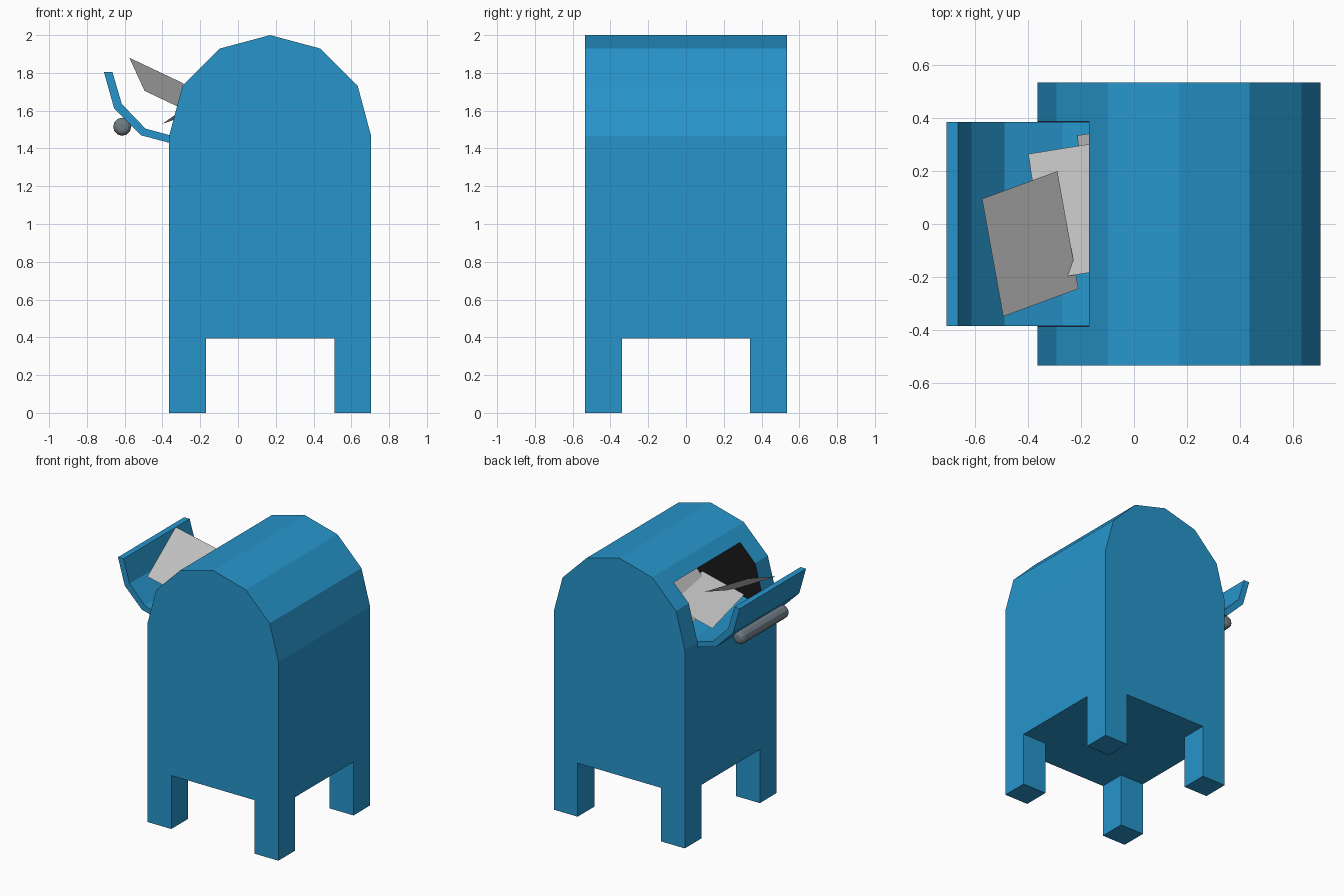
import bpy, math
from mathutils import Vector

if "Cube" in bpy.data.objects:
    bpy.data.objects.remove(bpy.data.objects["Cube"])


def material(name, rgb):
    m = bpy.data.materials.new(name)
    m.diffuse_color = (*rgb, 1)
    m.use_nodes = True
    m.node_tree.nodes["Principled BSDF"].inputs["Base Color"].default_value = m.diffuse_color
    return m


BLUE = material("blue_paint", (0.02, 0.30, 0.60))
BLACK = material("dark_interior", (0.01, 0.01, 0.01))
STEEL = material("dark_metal", (0.16, 0.20, 0.23))


def make(name, verts, faces, mats=()):
    me = bpy.data.meshes.new(name)
    me.from_pydata(verts, [], faces)
    for m in mats:
        me.materials.append(m)
    ob = bpy.data.objects.new(name, me)
    bpy.context.collection.objects.link(ob)
    return ob


def prism(name, profile, half, mats=()):
    """Extrude a counter-clockwise (x, z) profile along y."""
    n = len(profile)
    verts = [(x, y, z) for y in (-half, half) for x, z in profile]
    faces = [tuple(range(n)), tuple(range(2 * n - 1, n - 1, -1))]
    faces += [((i + 1) % n, i, n + i, n + (i + 1) % n) for i in range(n)]
    return make(name, verts, faces, mats)


def rect(x0, x1, z0, z1):
    return [(x0, z0), (x1, z0), (x1, z1), (x0, z1)]


def activate(ob):
    bpy.ops.object.select_all(action='DESELECT')
    ob.select_set(True)
    bpy.context.view_layer.objects.active = ob


def cut(ob, cutter):
    mod = ob.modifiers.new("cut", 'BOOLEAN')
    mod.operation = 'DIFFERENCE'
    mod.solver = 'EXACT'
    mod.object = cutter
    activate(ob)
    bpy.ops.object.modifier_apply(modifier=mod.name)
    bpy.data.objects.remove(cutter)


# Body: box with a six-sided arched top
CX, R, SPRING = 0.17, 0.535, 1.465
arch = [(CX + R * math.cos(math.radians(30 * i)),
         SPRING + R * math.sin(math.radians(30 * i))) for i in range(7)]
body = prism("body", [(CX - R, 0), (CX + R, 0)] + arch, R, (BLUE, BLACK))

# Gaps between the four legs, through both directions
LEG, GAP_TOP = 0.195, 0.395
cut(body, prism("gap_y", rect(CX - R + LEG, CX + R - LEG, -0.2, GAP_TOP), 1, (BLUE, BLACK)))
cut(body, prism("gap_x", rect(-1, 1.5, -0.2, GAP_TOP), R - LEG, (BLUE, BLACK)))

# Dark mail opening on the left side
cavity = prism("cavity", rect(-0.7, 0.30, 1.43, 1.855), 0.387, (BLUE, BLACK))
for p in cavity.data.polygons:
    p.material_index = 1
cut(body, cavity)

# Open curved door, reaching into the opening
outer = [(-0.71, 1.805), (-0.655, 1.61), (-0.515, 1.47), (-0.27, 1.405), (-0.09, 1.45)]
inner = [(-0.10, 1.49), (-0.27, 1.445), (-0.49, 1.505), (-0.615, 1.635), (-0.665, 1.805)]
prism("door", outer + inner, 0.386, (BLUE,))

# Handle bar with rounded ends
bpy.ops.mesh.primitive_cylinder_add(vertices=12, radius=0.048, depth=0.55,
                                    location=(-0.613, 0, 1.515),
                                    rotation=(math.pi / 2, 0, 0))
handle = bpy.context.object
handle.name = "handle"
handle.data.materials.append(STEEL)
bev = handle.modifiers.new("round_ends", 'BEVEL')
bev.width, bev.segments = 0.03, 3
bev.limit_method = 'ANGLE'
bev.angle_limit = math.radians(60)


# Letters: flat sheets given by a corner and two edge directions
def letter(name, corner, u, v):
    c, u, v = Vector(corner), Vector(u), Vector(v)
    make(name, [c, c + u, c + u + v, c + v], [(0, 1, 2, 3)])


letter("top_letter", (-0.575, 0.095, 1.88), (0.08, -0.445, -0.175), (0.285, 0.105, -0.135))
letter("middle_letter", (-0.40, 0.265, 1.53), (0.07, -0.475, 0.05), (0.31, 0.05, 0.11))
letter("back_letter", (-0.215, 0.335, 1.48), (0.06, -0.47, 0.06), (0.20, 0.03, 0.26))
